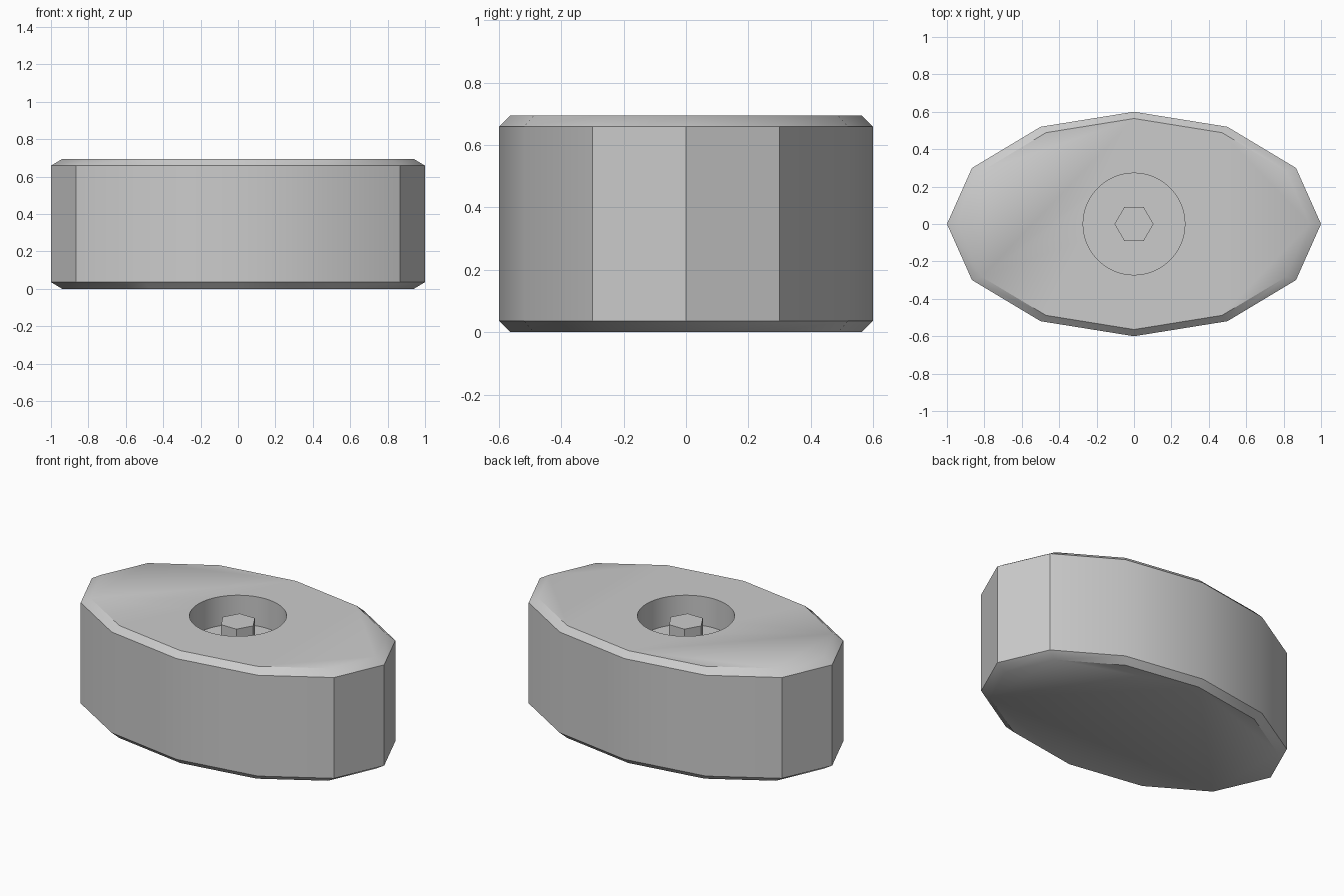
import bpy, bmesh, math

if "Cube" in bpy.data.objects:
    bpy.data.objects.remove(bpy.data.objects["Cube"])

grey = bpy.data.materials.new("plain grey")
grey.diffuse_color = (0.6, 0.6, 0.6, 1)
grey.use_nodes = True
grey.node_tree.nodes["Principled BSDF"].inputs["Base Color"].default_value = grey.diffuse_color


def prism(name, sides, rings):
    """Stack of polygon rings (rx, ry, z), capped at both ends."""
    bm = bmesh.new()
    loops = []
    for rx, ry, z in rings:
        loops.append([bm.verts.new((rx * math.cos(2 * math.pi * i / sides),
                                    ry * math.sin(2 * math.pi * i / sides), z))
                      for i in range(sides)])
    for low, high in zip(loops, loops[1:]):
        for i in range(sides):
            j = (i + 1) % sides
            bm.faces.new((low[i], low[j], high[j], high[i]))
    bm.faces.new(loops[0][::-1])
    bm.faces.new(loops[-1])
    mesh = bpy.data.meshes.new(name)
    bm.to_mesh(mesh)
    bm.free()
    mesh.materials.append(grey)
    obj = bpy.data.objects.new(name, mesh)
    bpy.context.collection.objects.link(obj)
    return obj


def activate(obj):
    bpy.ops.object.select_all(action='DESELECT')
    obj.select_set(True)
    bpy.context.view_layer.objects.active = obj


TOP, BEVEL, FLOOR = 0.695, 0.036, 0.515

# Stretched twelve-sided body with chamfered rims
body = prism("body", 12, [(0.94, 0.564, 0), (1, 0.6, BEVEL),
                          (1, 0.6, TOP - BEVEL), (0.94, 0.564, TOP)])

# Round recess in the top
cutter = prism("recess_cutter", 64, [(0.272, 0.272, FLOOR), (0.272, 0.272, TOP + 0.2)])
cut = body.modifiers.new("recess", 'BOOLEAN')
cut.operation = 'DIFFERENCE'
cut.solver = 'EXACT'
cut.object = cutter
activate(body)
bpy.ops.object.modifier_apply(modifier=cut.name)
bpy.data.objects.remove(cutter)
bpy.ops.object.shade_smooth_by_angle(angle=math.radians(34))

# Hexagonal post standing on the recess floor
prism("hex_post", 6, [(0.104, 0.104, FLOOR), (0.104, 0.104, 0.66)])
